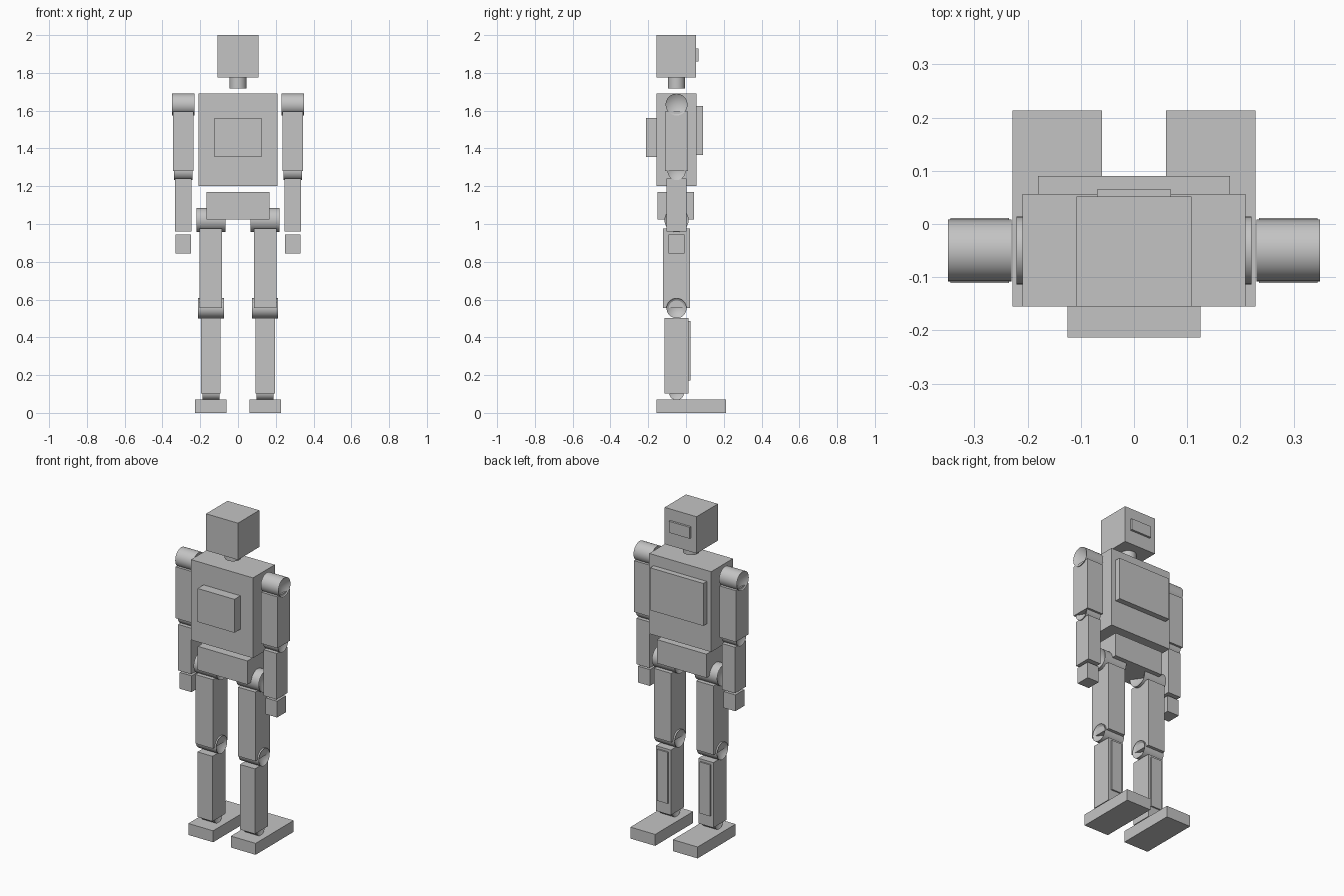
import bpy, bmesh, math
from mathutils import Matrix

cube = bpy.data.objects.get("Cube")
if cube:
    bpy.data.objects.remove(cube, do_unlink=True)

grey = bpy.data.materials.new("light_grey")
grey.use_nodes = True
colour = (0.55, 0.55, 0.55, 1)
grey.diffuse_color = colour
grey.node_tree.nodes["Principled BSDF"].inputs["Base Color"].default_value = colour

BODY_Y = -0.05   # common depth line of the limbs
ARM_X, LEG_X = 0.29, 0.144


def finish(bm, name):
    bmesh.ops.recalc_face_normals(bm, faces=bm.faces)
    mesh = bpy.data.meshes.new(name)
    bm.to_mesh(mesh)
    bm.free()
    mesh.materials.append(grey)
    obj = bpy.data.objects.new(name, mesh)
    bpy.context.collection.objects.link(obj)
    return obj


def box(name, x, y, z):
    """Box spanning the three (low, high) ranges."""
    bm = bmesh.new()
    bmesh.ops.create_cube(bm, size=1)
    for v in bm.verts:
        v.co = [(lo + hi) / 2 + c * (hi - lo) for c, (lo, hi) in zip(v.co, (x, y, z))]
    return finish(bm, name)


def drum(name, centre, radius, half, axis="X", dish=0.0):
    """Round joint, with conical recesses in its ends when dish is set."""
    bm = bmesh.new()
    bmesh.ops.create_cone(bm, cap_ends=True, segments=32, radius1=radius,
                          radius2=radius, depth=2 * half)
    if dish:
        caps = [f for f in bm.faces if len(f.verts) > 4]
        for v in bmesh.ops.poke(bm, faces=caps)["verts"]:
            v.co.z -= math.copysign(dish, v.co.z)
    if axis == "X":
        bmesh.ops.rotate(bm, verts=bm.verts, matrix=Matrix.Rotation(math.pi / 2, 3, "Y"))
    bmesh.ops.translate(bm, verts=bm.verts, vec=centre)
    obj = finish(bm, name)
    bpy.ops.object.select_all(action="DESELECT")
    obj.select_set(True)
    bpy.context.view_layer.objects.active = obj
    bpy.ops.object.shade_smooth_by_angle(angle=math.radians(35))
    return obj


def around(c, half):
    return (c - half, c + half)


# Head, neck and trunk
box("head", around(0, 0.108), (-0.155, 0.052), (1.775, 2.0))
box("face_plate", around(0, 0.07), (0.04, 0.065), (1.86, 1.93))
drum("neck", (0, BODY_Y, 1.747), 0.045, 0.029, axis="Z")
box("torso", around(0, 0.21), (-0.155, 0.056), (1.20, 1.692))
box("backpack", around(0, 0.125), (-0.213, -0.15), (1.355, 1.56))
box("chest_plate", around(0, 0.18), (0.05, 0.09), (1.365, 1.625))
box("pelvis", around(0, 0.168), (-0.15, 0.042), (1.025, 1.17))

# Limbs, mirrored across the body
for side, s in (("left", 1), ("right", -1)):
    ax, lx = s * ARM_X, s * LEG_X

    # Arm
    drum(f"{side}_shoulder", (ax, BODY_Y, 1.632), 0.058, 0.06, dish=0.04)
    box(f"{side}_upper_arm", around(ax, 0.055), around(BODY_Y, 0.061), (1.28, 1.595))
    drum(f"{side}_elbow", (ax, BODY_Y, 1.28), 0.048, 0.05, dish=0.03)
    box(f"{side}_forearm", around(ax, 0.044), around(BODY_Y, 0.053), (0.96, 1.242))
    box(f"{side}_hand", around(ax, 0.04), around(BODY_Y, 0.043), (0.845, 0.945))

    # Leg
    drum(f"{side}_hip", (lx, BODY_Y, 1.021), 0.064, 0.077, dish=0.045)
    box(f"{side}_thigh", around(lx, 0.059), around(BODY_Y, 0.072), (0.554, 0.977))
    drum(f"{side}_knee", (lx, BODY_Y, 0.554), 0.053, 0.069, dish=0.045)
    box(f"{side}_shin", around(lx, 0.051), around(BODY_Y, 0.064), (0.103, 0.502))
    box(f"{side}_shin_plate", around(lx, 0.035), (0.0, 0.023), (0.172, 0.487))
    drum(f"{side}_ankle", (lx, BODY_Y, 0.108), 0.04, 0.045, dish=0.02)
    box(f"{side}_foot", around(lx, 0.084), (-0.155, 0.213), (0.0, 0.07))
